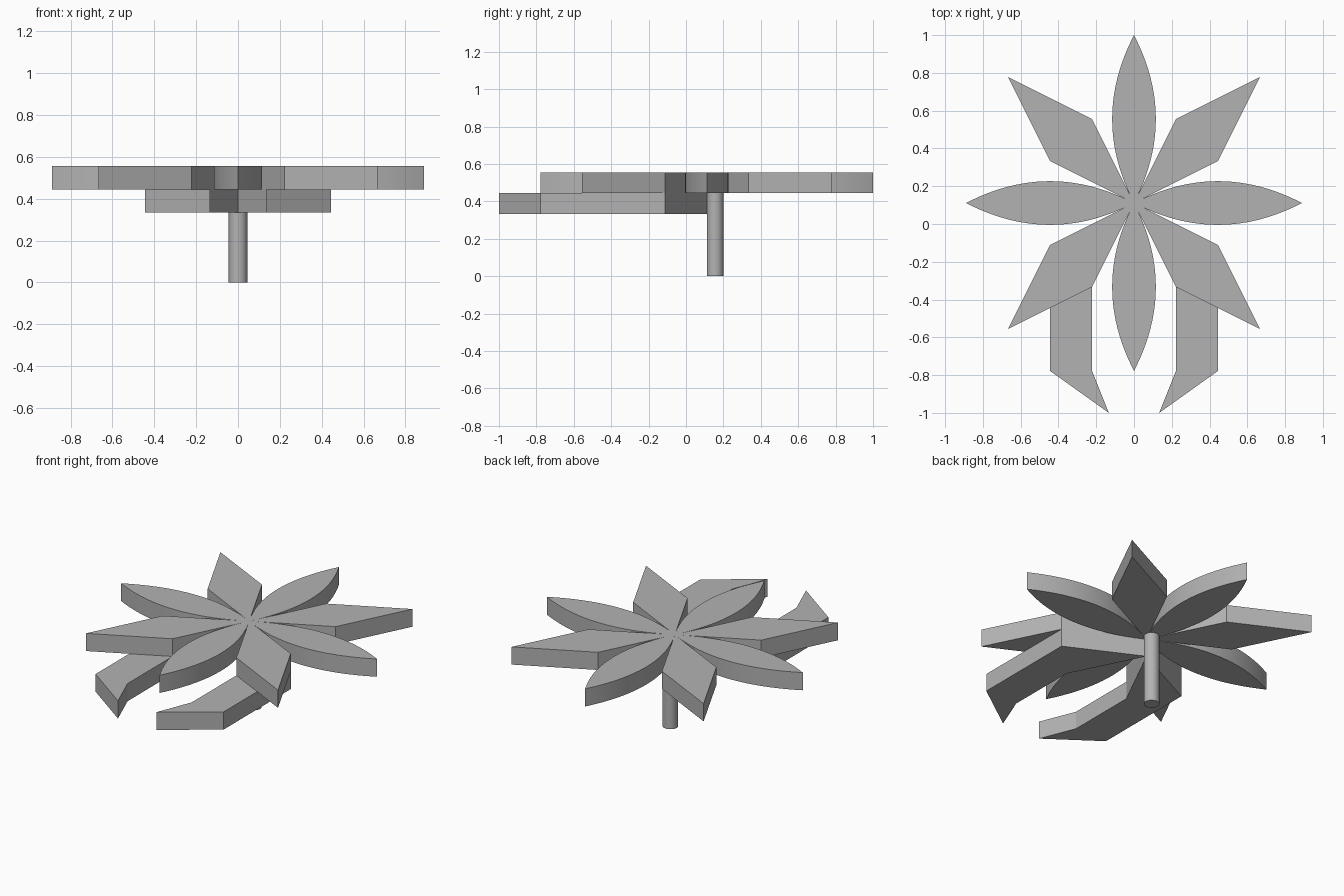
import bpy
import bmesh
import math
from mathutils import Matrix

cube = bpy.data.objects.get("Cube")
if cube:
    bpy.data.objects.remove(cube, do_unlink=True)

U = 1 / 9                 # modelling unit: all parts sit on this module
HUB_Y = U                 # flower centre

grey = bpy.data.materials.new("plain grey")
grey.use_nodes = True
COLOR = (0.45, 0.45, 0.45, 1)
grey.diffuse_color = COLOR
grey.node_tree.nodes["Principled BSDF"].inputs["Base Color"].default_value = COLOR


def finish(name, bm):
    bmesh.ops.recalc_face_normals(bm, faces=bm.faces)
    mesh = bpy.data.meshes.new(name)
    bm.to_mesh(mesh)
    bm.free()
    mesh.materials.append(grey)
    obj = bpy.data.objects.new(name, mesh)
    bpy.context.collection.objects.link(obj)
    return obj


def slab(name, outline, level, angle=0, mirror=False):
    """Extrude an outline one unit up, turned about the flower centre."""
    bm = bmesh.new()
    side = -1 if mirror else 1
    face = bm.faces.new([bm.verts.new((side * x * U, y * U, 0)) for x, y in outline])
    top = bmesh.ops.extrude_face_region(bm, geom=[face])["geom"]
    bmesh.ops.translate(bm, vec=(0, 0, U),
                        verts=[v for v in top if isinstance(v, bmesh.types.BMVert)])
    bm.transform(Matrix.Translation((0, HUB_Y, level * U)) @ Matrix.Rotation(angle, 4, "Z"))
    return finish(name, bm)


def smooth(obj):
    bpy.ops.object.select_all(action="DESELECT")
    obj.select_set(True)
    bpy.context.view_layer.objects.active = obj
    bpy.ops.object.shade_smooth_by_angle(angle=math.radians(25))


# Curved petals: a pointed leaf made of two shallow arcs
STEPS = 24
LENGTH, HALF_WIDTH = 8, 1.04
bow = [(HALF_WIDTH * (1 - (2 * i / STEPS - 1) ** 2), LENGTH * i / STEPS)
       for i in range(STEPS + 1)]
leaf = bow + [(-x, y) for x, y in reversed(bow[1:-1])]
for i, place in enumerate(("back", "right", "front", "left")):
    smooth(slab("curved_petal_" + place, leaf, 4, i * math.pi / 2))

# Angular petals between them
kite = [(0, 0), (4, 2), (6, 6), (2, 4)]
for i, place in enumerate(("back_left", "back_right", "front_right", "front_left")):
    slab("angular_petal_" + place, kite, 4, i * math.pi / 2)

# Hooked arms on the layer below
hook = [(0, 0), (4, -2), (4, -8), (1.2, -10), (2, -8), (2, -4)]
slab("hooked_arm_left", hook, 3)
slab("hooked_arm_right", hook, 3, mirror=True)

# Stem, set just behind the centre
bm = bmesh.new()
RADIUS, HEIGHT = 0.4 * U, 4 * U
bmesh.ops.create_cone(bm, cap_ends=True, segments=32, radius1=RADIUS, radius2=RADIUS,
                      depth=HEIGHT,
                      matrix=Matrix.Translation((0, HUB_Y + RADIUS, HEIGHT / 2)))
smooth(finish("stem", bm))
